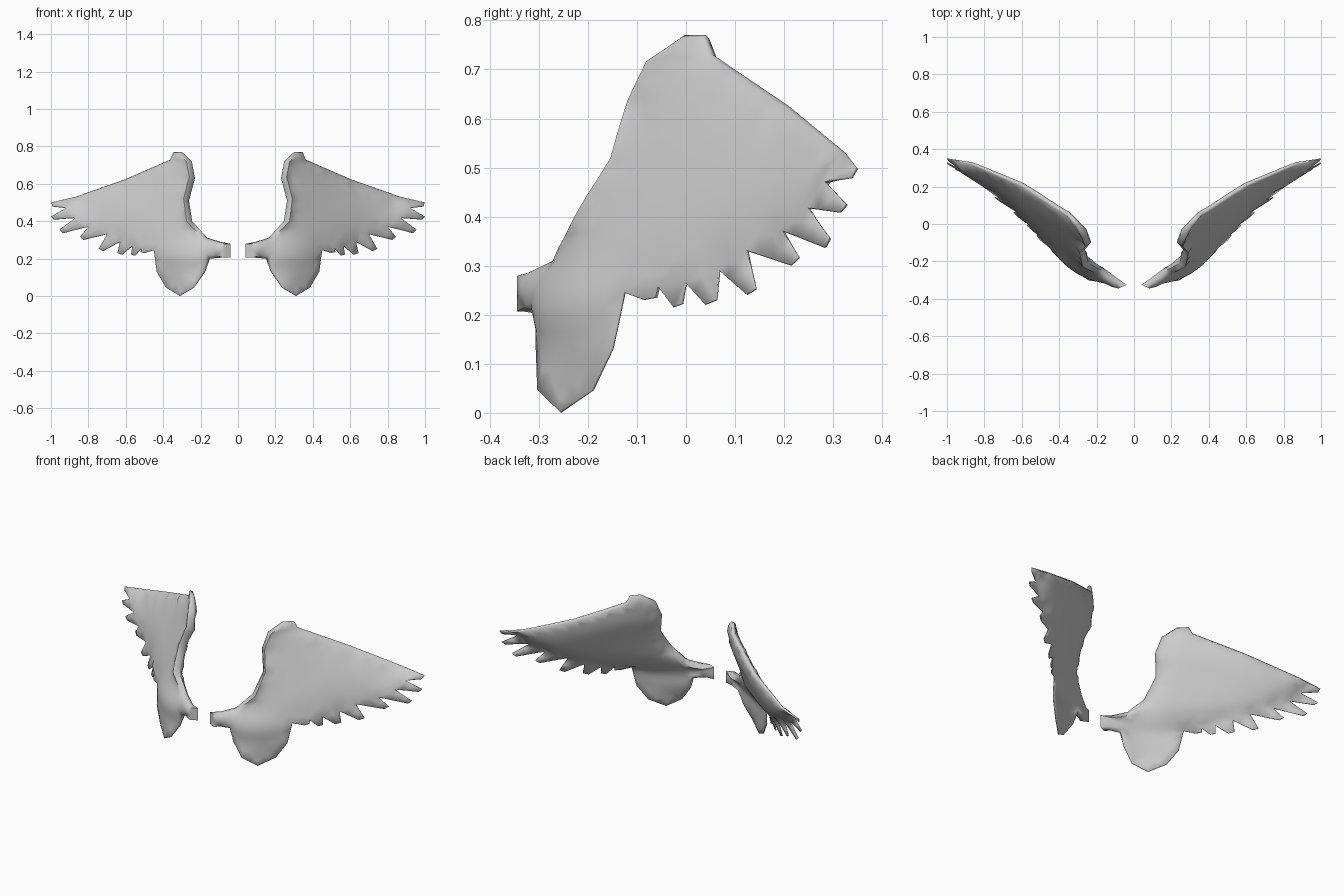
import bpy, bmesh
from mathutils import Vector
from mathutils.geometry import delaunay_2d_cdt, intersect_point_line

if "Cube" in bpy.data.objects:
    bpy.data.objects.remove(bpy.data.objects["Cube"])

# Root stub and leading edge: x, y, z, half thickness
LEADING = [
    (.062, -.335, .207, .022), (.062, -.335, .279, .022), (.165, -.252, .312, .024),
    (.245, -.21, .40, .024), (.262, -.135, .51, .024), (.23, -.10, .63, .024),
    (.247, -.065, .72, .022), (.30, -.003, .77, .014), (.345, .04, .77, .010),
    (.36, .055, .73, .013), (.60, .21, .625, .012), (.87, .325, .53, .008),
]
# Feathers from wing tip inwards: two tip corners, then the notch (x, y, z)
FEATHERS = [
    (1.0, .348, .50), (.99, .337, .478), (.92, .285, .47),
    (1.0, .327, .425), (.985, .315, .408), (.87, .25, .417),
    (.955, .293, .355), (.935, .284, .336), (.80, .198, .37),
    (.845, .23, .316), (.825, .215, .30), (.70, .125, .33),
    (.745, .142, .252), (.72, .125, .24), (.63, .068, .29),
    (.645, .062, .23), (.62, .04, .22), (.565, .0, .265),
    (.572, -.008, .222), (.55, -.025, .215), (.515, -.055, .255),
    (.52, -.06, .235), (.50, -.085, .23),
]
# Rounded lower lobe: x, y, z, half thickness
LOBE = [
    (.45, -.125, .245, .003), (.435, -.15, .13, .003), (.385, -.19, .045, .003),
    (.31, -.255, 0, .003), (.235, -.30, .045, .004), (.175, -.297, .13, .010),
    (.15, -.288, .20, .018),
]


def subdivide(points, step):
    """Split long outline edges so the rim follows the curved blade."""
    out = []
    for a, b in zip(points, points[1:] + points[:1]):
        a, b = Vector(a), Vector(b)
        n = max(1, round((b - a).length / step))
        out += [a.lerp(b, i / n) for i in range(n)]
    return out


feathers = [(x, y, z, .003) for x, y, z in FEATHERS]
outline = subdivide(LEADING + feathers + LOBE, .045)
flat = [Vector((p[0], p[2])) for p in outline]
n = len(flat)
edges = [(flat[i], flat[(i + 1) % n]) for i in range(n)]


def inside(p, margin):
    hit = False
    for a, b in edges:
        if (a.y > p.y) != (b.y > p.y) and p.x < a.x + (b.x - a.x) * (p.y - a.y) / (b.y - a.y):
            hit = not hit
        q, f = intersect_point_line(p, a, b)
        q = a.lerp(b, min(1, max(0, f)))
        if (p - q.to_2d()).length < margin:
            return False
    return hit


# Fill the outline with a staggered lattice
STEP = .032
lattice = []
for row in range(28):
    for col in range(33):
        p = Vector(((col + .5 * (row % 2)) * STEP, row * STEP * .87))
        if inside(p, .02):
            lattice.append(p)
verts2d, _, faces, *_ = delaunay_2d_cdt(
    flat + lattice, [], [list(range(n))], 1, 1e-6)

# Relax depth and thickness from the rim inwards; the lobe has a forward
# ridge where it meets the blade, and the back of the blade is fuller
count = len(verts2d)
links = [set() for _ in range(count)]
for f in faces:
    for i in f:
        links[i].update(j for j in f if j != i)
depth = [p[1] for p in outline] + [0.0] * (count - n)
thick = [p[3] for p in outline] + [.01] * (count - n)
swell = [0.0] * count
bow = [.0028 if .18 < v[1] < .27 and v[0] < .42 else 0 for v in verts2d]
fill = [.0012 if v[1] > .33 else 0 for v in verts2d]
for _ in range(700):
    for i in range(n, count):
        if links[i]:
            k = len(links[i])
            depth[i] = sum(depth[j] for j in links[i]) / k - bow[i]
            thick[i] = min(.022, sum(thick[j] for j in links[i]) / k + .0003)
            swell[i] = min(.022, sum(swell[j] for j in links[i]) / k + fill[i])

mid = [Vector((v[0], depth[i], v[1])) for i, v in enumerate(verts2d)]
normals = [Vector() for _ in mid]
for f in faces:
    fn = (mid[f[1]] - mid[f[0]]).cross(mid[f[2]] - mid[f[0]])
    if fn.y > 0:
        fn.negate()
    for i in f:
        normals[i] += fn

# Front and back skins, with a rounded rim between them; the stub end is flat
bm = bmesh.new()
skins = []
for side in (1, -1):
    skin = []
    for i, co in enumerate(mid):
        t = thick[i] + (swell[i] if side < 0 else 0)
        p = co + normals[i].normalized() * t * side
        if i < n and co.x > .07:
            d = mid[(i + 1) % n] - mid[i - 1]
            p -= Vector((-d.z, 0, d.x)).normalized() * thick[i] * .7
        elif i < n:
            p = co + Vector((1, -.45, 0)) * thick[i] * side
        skin.append(bm.verts.new(p))
    skins.append(skin)
    for f in faces:
        bm.faces.new([skin[i] for i in f])
rim = [bm.verts.new(mid[i]) for i in range(n)]
for skin in skins:
    for i in range(n):
        j = (i + 1) % n
        bm.faces.new((skin[i], skin[j], rim[j], rim[i]))
bmesh.ops.delete(bm, geom=[v for v in bm.verts if not v.link_faces], context='VERTS')
bmesh.ops.recalc_face_normals(bm, faces=bm.faces)

mesh = bpy.data.meshes.new("wing_pair")
bm.to_mesh(mesh)
bm.free()
wings = bpy.data.objects.new("wing_pair", mesh)
bpy.context.collection.objects.link(wings)
grey = bpy.data.materials.new("plain_grey")
grey.diffuse_color = (.6, .6, .6, 1)
grey.use_nodes = True
grey.node_tree.nodes["Principled BSDF"].inputs["Base Color"].default_value = grey.diffuse_color
mesh.materials.append(grey)

# Smooth skins, then mirror to the other side
bpy.context.view_layer.objects.active = wings
wings.select_set(True)
bpy.ops.object.shade_smooth_by_angle(angle=1.2)
mirror = wings.modifiers.new("other_wing", 'MIRROR')
mirror.use_mirror_merge = False
